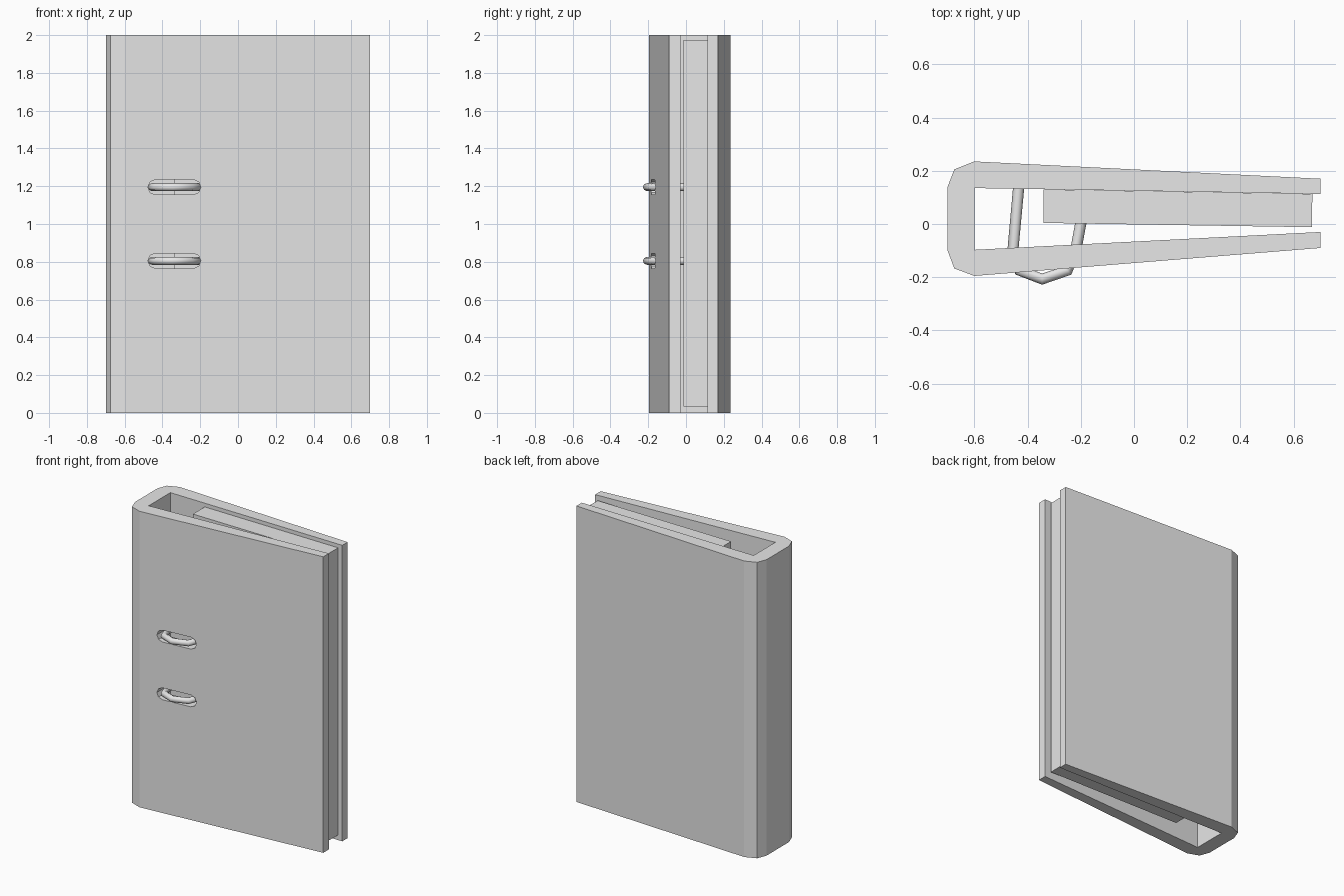
import bpy, bmesh, math
from mathutils import Vector

cube = bpy.data.objects.get("Cube")
if cube:
    bpy.data.objects.remove(cube, do_unlink=True)

grey = bpy.data.materials.new("plain_grey")
grey.use_nodes = True
grey.diffuse_color = (0.8, 0.8, 0.8, 1)
grey.node_tree.nodes["Principled BSDF"].inputs["Base Color"].default_value = (0.8, 0.8, 0.8, 1)

RING_HEIGHTS = {"lower": 0.805, "upper": 1.195}


def extrude_profile(name, corners, direction):
    """Solid made by sweeping a closed polygon along a direction."""
    bm = bmesh.new()
    base = bm.faces.new([bm.verts.new(c) for c in corners])
    swept = bmesh.ops.extrude_face_region(bm, geom=[base])["geom"]
    top = [v for v in swept if isinstance(v, bmesh.types.BMVert)]
    bmesh.ops.translate(bm, verts=top, vec=Vector(direction))
    bmesh.ops.recalc_face_normals(bm, faces=bm.faces)
    mesh = bpy.data.meshes.new(name)
    bm.to_mesh(mesh)
    bm.free()
    mesh.materials.append(grey)
    obj = bpy.data.objects.new(name, mesh)
    bpy.context.collection.objects.link(obj)
    return obj


# Folded cover: back board, bevelled spine and front board in one profile
cover_outline = [
    (-0.70, 0.14), (-0.675, 0.205), (-0.60, 0.235), (0.70, 0.17),
    (0.70, 0.113), (-0.60, 0.135), (-0.60, -0.097), (0.70, -0.03),
    (0.70, -0.09), (-0.60, -0.195), (-0.675, -0.167), (-0.70, -0.10),
]
cover = extrude_profile("binder_cover", [(x, y, 0) for x, y in cover_outline], (0, 0, 2))

# Paper block resting on the back board
paper_outline = [(-0.34, 0.004), (0.668, -0.012), (0.67, 0.113), (-0.34, 0.13)]
extrude_profile("paper_block", [(x, y, 0.035) for x, y in paper_outline], (0, 0, 1.94))

# Long slots through the front board
for label, z in RING_HEIGHTS.items():
    corners = []
    for side in (1, -1):
        for step in range(5):
            a = side * math.pi / 2 - step * math.pi / 4
            corners.append((-0.337 + side * 0.1 + 0.04 * math.cos(a), -0.3, z + 0.04 * math.sin(a)))
    cutter = extrude_profile(label + "_slot_cutter", corners, (0, 0.27, 0))
    cutter.hide_render = True
    cut = cover.modifiers.new(label + "_slot", "BOOLEAN")
    cut.operation = "DIFFERENCE"
    cut.solver = "EXACT"
    cut.object = cutter
    bpy.context.view_layer.objects.active = cover
    bpy.ops.object.modifier_apply(modifier=cut.name)
    bpy.data.objects.remove(cutter, do_unlink=True)

# Metal rings from the back board, out through the slots and into the paper
ring_path = [
    (-0.433, 0.14), (-0.455, -0.10), (-0.43, -0.175), (-0.345, -0.207),
    (-0.25, -0.175), (-0.217, -0.09), (-0.195, 0.03),
]
for label, z in RING_HEIGHTS.items():
    curve = bpy.data.curves.new(label + "_ring", "CURVE")
    curve.dimensions = "3D"
    curve.bevel_depth = 0.021
    curve.bevel_resolution = 2
    curve.use_fill_caps = True
    spline = curve.splines.new("POLY")
    spline.points.add(len(ring_path) - 1)
    for point, (x, y) in zip(spline.points, ring_path):
        point.co = (x, y, z, 1)
    curve.materials.append(grey)
    ring = bpy.data.objects.new(label + "_ring", curve)
    bpy.context.collection.objects.link(ring)
    bpy.ops.object.select_all(action="DESELECT")
    ring.select_set(True)
    bpy.context.view_layer.objects.active = ring
    bpy.ops.object.convert(target="MESH")
    bpy.ops.object.shade_smooth_by_angle(angle=math.radians(50))
